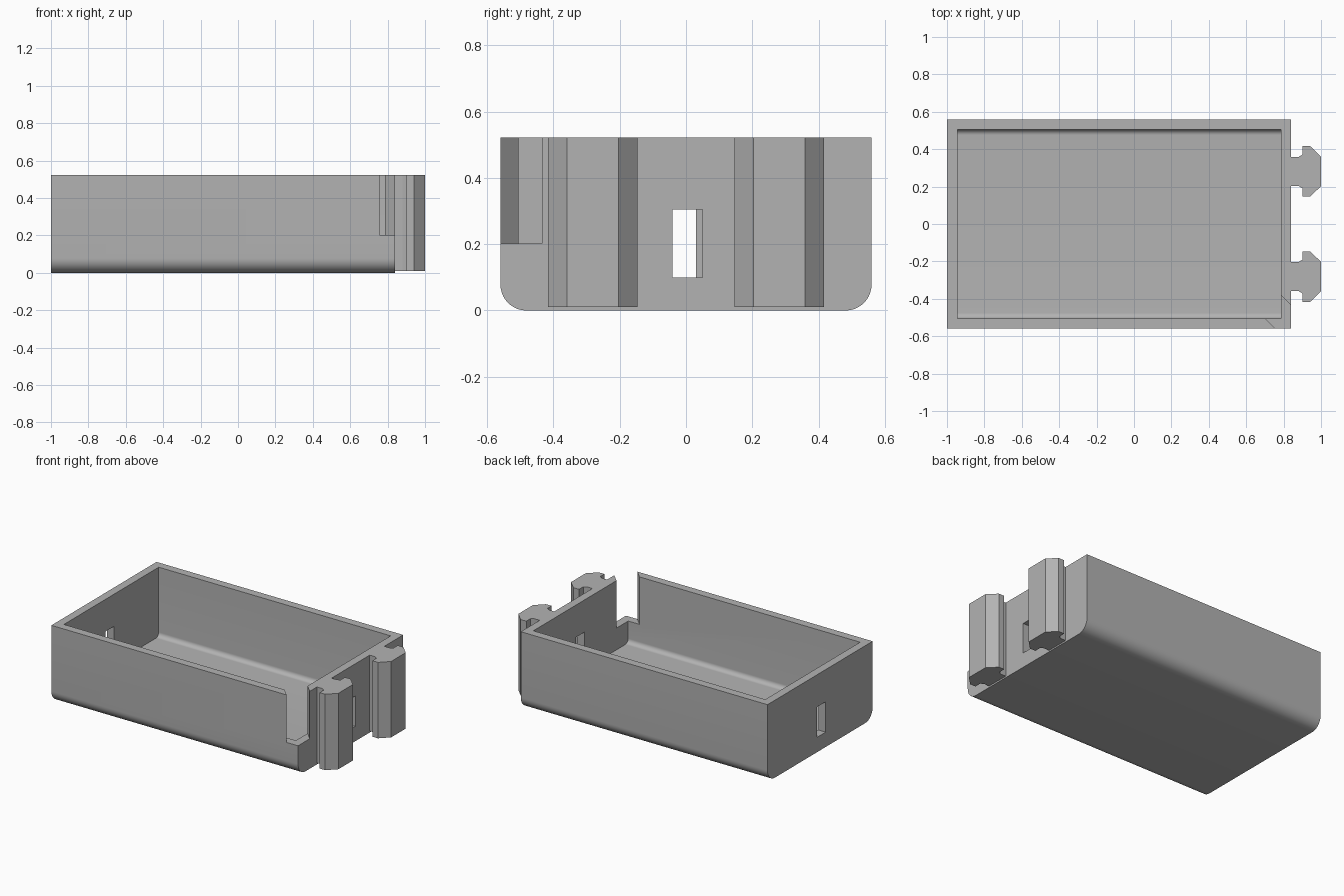
import bpy, bmesh, math
from mathutils import Matrix

cube = bpy.data.objects.get("Cube")
if cube:
    bpy.data.objects.remove(cube, do_unlink=True)

grey = bpy.data.materials.new("plain grey")
grey.use_nodes = True
colour = (0.45, 0.45, 0.45, 1)
grey.diffuse_color = colour
grey.node_tree.nodes["Principled BSDF"].inputs["Base Color"].default_value = colour


def prism(name, outline, length, matrix):
    """Extrude a flat outline along its local z, then place it."""
    bm = bmesh.new()
    face = bm.faces.new([bm.verts.new((u, v, 0)) for u, v in outline])
    ext = bmesh.ops.extrude_face_region(bm, geom=[face])
    verts = [e for e in ext["geom"] if isinstance(e, bmesh.types.BMVert)]
    bmesh.ops.translate(bm, verts=verts, vec=(0, 0, length))
    bmesh.ops.transform(bm, matrix=matrix, verts=bm.verts)
    bmesh.ops.recalc_face_normals(bm, faces=bm.faces)
    mesh = bpy.data.meshes.new(name)
    bm.to_mesh(mesh)
    bm.free()
    mesh.materials.append(grey)
    obj = bpy.data.objects.new(name, mesh)
    bpy.context.collection.objects.link(obj)
    return obj


def trough(name, x0, x1, half, bottom, top, radius, steps=10):
    """Long block whose two lower edges are rounded."""
    right = []
    for i in range(steps + 1):
        a = math.pi / 2 * i / steps
        right.append((half - radius + radius * math.sin(a),
                      bottom + radius - radius * math.cos(a)))
    right.append((half, top))
    outline = right + [(-u, v) for u, v in reversed(right)]
    along_x = Matrix(((0, 0, 1, x0), (1, 0, 0, 0), (0, 1, 0, 0), (0, 0, 0, 1)))
    return prism(name, outline, x1 - x0, along_x)


def block(name, x0, x1, y0, y1, z0, z1, turn=Matrix()):
    outline = [(x0, y0), (x1, y0), (x1, y1), (x0, y1)]
    return prism(name, outline, z1 - z0, turn @ Matrix.Translation((0, 0, z0)))


def cut(target, cutter):
    cutter.hide_render = True
    mod = target.modifiers.new("cut", "BOOLEAN")
    mod.operation = "DIFFERENCE"
    mod.solver = "EXACT"
    mod.object = cutter
    bpy.context.view_layer.objects.active = target
    bpy.ops.object.modifier_apply(modifier=mod.name)
    bpy.data.objects.remove(cutter, do_unlink=True)


HEIGHT, END = 0.522, 0.84

# Open tray with rounded lower long edges
tray = trough("tray", -1, END, 0.56, 0, HEIGHT, 0.078)
cut(tray, trough("cavity", -0.945, 0.785, 0.505, 0.055, 0.7, 0.03))

# Small window in each end wall
cut(tray, block("right_window", 0.7, 0.9, -0.04, 0.05, 0.1, 0.305))
cut(tray, block("left_window", -1.1, -0.9, -0.06, 0.03, 0.1, 0.305))

# Diagonal slot through the front corner
corner = Matrix.Translation((0.725, -0.425, 0)) @ Matrix.Rotation(-math.pi / 4, 4, "Z")
cut(tray, block("corner_slot", -0.03, 0.35, -0.074, 0.074, 0.202, 0.7, corner))

# Two upright T-shaped rails on the end wall
half = [(END - 0.01, 0.078), (0.88, 0.078), (0.9, 0.09),
        (0.9, 0.135), (0.942, 0.135), (1.0, 0.078)]
rail = half + [(x, -y) for x, y in reversed(half)]
rails = [prism(name, rail, HEIGHT - 0.01, Matrix.Translation((0, y, 0.01)))
         for name, y in (("front_rail", -0.281), ("back_rail", 0.281))]

for obj in [tray] + rails:
    bpy.ops.object.select_all(action="DESELECT")
    obj.select_set(True)
    bpy.context.view_layer.objects.active = obj
    bpy.ops.object.shade_smooth_by_angle(angle=math.radians(30))
